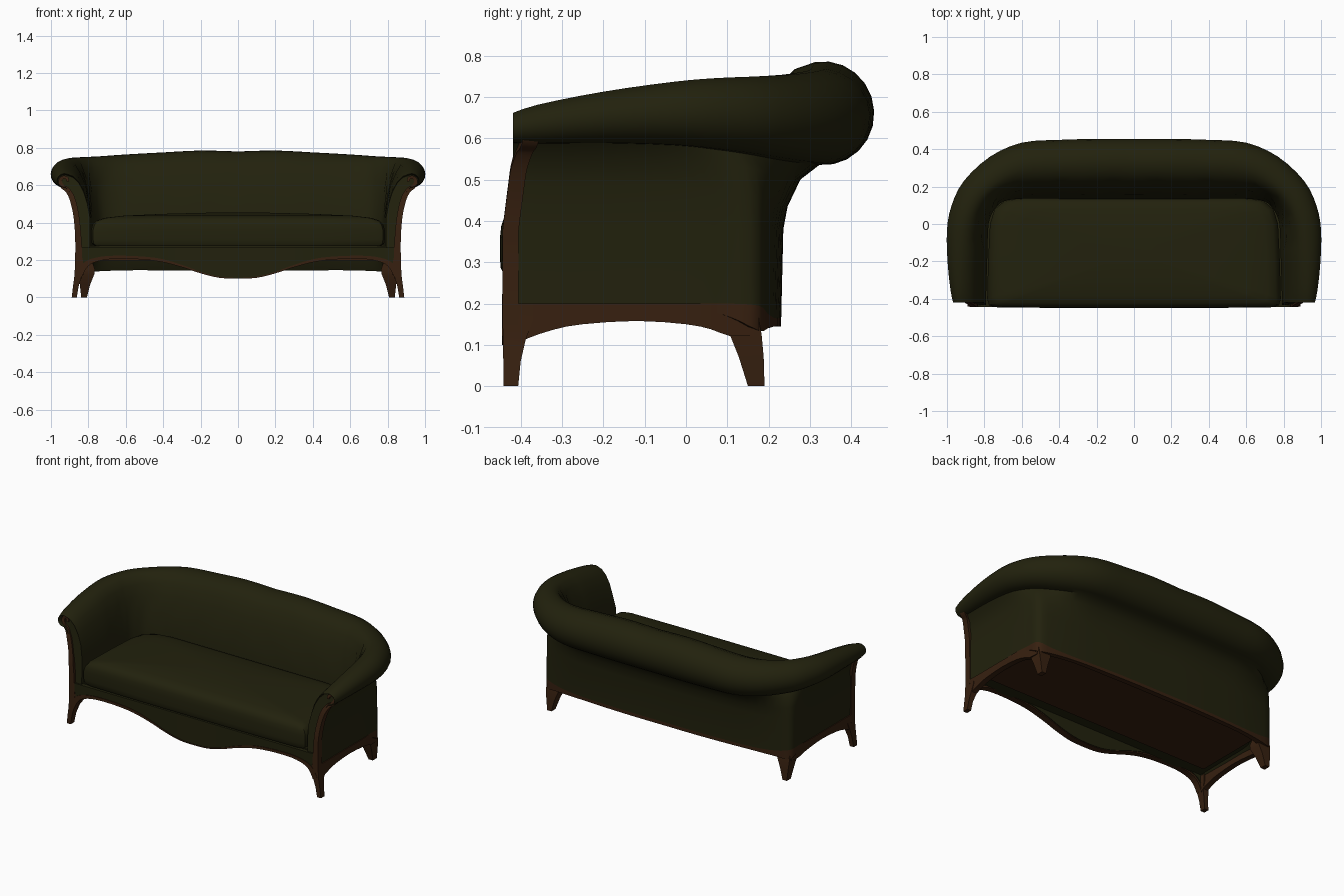
import bpy, bmesh, math
from mathutils import Vector

if "Cube" in bpy.data.objects:
    bpy.data.objects.remove(bpy.data.objects["Cube"])


def material(name, rgb):
    m = bpy.data.materials.new(name)
    m.diffuse_color = (*rgb, 1)
    m.use_nodes = True
    m.node_tree.nodes["Principled BSDF"].inputs["Base Color"].default_value = m.diffuse_color
    return m


FABRIC = material("olive_fabric", (0.016, 0.0155, 0.004))
WOOD = material("brown_wood", (0.038, 0.0145, 0.005))


def smooth_path(pts, n):
    """Catmull-Rom interpolation of equal-length tuples."""
    out = []
    for i in range(len(pts) - 1):
        a, b, c, d = (pts[max(i - 1, 0)], pts[i], pts[i + 1], pts[min(i + 2, len(pts) - 1)])
        for k in range(n):
            t = k / n
            out.append(tuple(0.5 * (2 * q + (r - p) * t + (2 * p - 5 * q + 4 * r - s) * t * t
                                    + (3 * q - p - 3 * r + s) * t ** 3)
                             for p, q, r, s in zip(a, b, c, d)))
    return out + [tuple(pts[-1])]


def loft(name, rings, mats, mirror=False, caps=(True, True), wood_columns=()):
    """Skin closed rings of points; chosen columns use the second material."""
    bm = bmesh.new()
    vs = [[bm.verts.new(p) for p in r] for r in rings]
    n = len(rings[0])
    for a, b in zip(vs, vs[1:]):
        for j in range(n):
            k = (j + 1) % n
            f = bm.faces.new((a[j], a[k], b[k], b[j]))
            f.material_index = 1 if j in wood_columns else 0
    if caps[0]:
        bm.faces.new(vs[0])
    if caps[1]:
        bm.faces.new(vs[-1])
    bmesh.ops.recalc_face_normals(bm, faces=bm.faces)
    me = bpy.data.meshes.new(name)
    bm.to_mesh(me)
    bm.free()
    for m in mats:
        me.materials.append(m)
    ob = bpy.data.objects.new(name, me)
    bpy.context.collection.objects.link(ob)
    if mirror:
        mod = ob.modifiers.new("mirror", 'MIRROR')
        mod.merge_threshold = 0.0005
    return ob


def lean(x, z):
    """Arm fronts lean back with height and sweep back towards the scroll."""
    return max(0, z - 0.38) * 0.13 + max(0, x - 0.885) * 0.35


def ribbon(name, path, y0, y1, n=4):
    """Wooden strip following (x, z, half width) points, running in depth y0..y1."""
    pts = smooth_path(path, n)
    rings = []
    for i, (x, z, w) in enumerate(pts):
        a, b = pts[max(i - 1, 0)], pts[min(i + 1, len(pts) - 1)]
        d = Vector((b[0] - a[0], b[1] - a[1])).normalized()
        px, pz = -d.y * w, d.x * w
        s = lean(x, z)
        rings.append([(x + px, y0 + s, z + pz), (x - px, y0 + s, z - pz),
                      (x - px, y1 + s, z - pz), (x + px, y1 + s, z + pz)])
    return loft(name, rings, [WOOD], True)


# Upholstered arms and back: inner xy, outer wall xy, roll edge xy,
# roll radius, roll bottom, roll top, rail top, bottom
stations = [
    (.79, -.435, .865, -.435, .963, -.435, .037, .590, .655, .20, .19),
    (.79, -.36, .865, -.36, .980, -.36, .052, .587, .681, .20, .19),
    (.785, -.2, .865, -.2, .997, -.2, .07, .588, .713, .20, .19),
    (.78, -.03, .865, 0, 1.0, -.03, .085, .583, .737, .20, .19),
    (.77, .03, .862, .1, .975, .1, .092, .573, .746, .20, .17),
    (.745, .08, .852, .176, .91, .23, .1, .56, .75, .195, .135),
    (.70, .12, .76, .198, .77, .36, .115, .545, .755, .175, .14),
    (.6, .135, .6, .215, .6, .435, .12, .537, .765, .165, .145),
    (.4, .135, .4, .225, .4, .45, .122, .535, .776, .165, .145),
    (.2, .135, .2, .23, .2, .455, .122, .535, .786, .165, .145),
    (0, .135, 0, .23, 0, .455, .122, .535, .781, .165, .145),
]
rings = []
for i, s in enumerate(smooth_path(stations, 3)):
    inner, outer, ext = Vector(s[0:2]), Vector(s[2:4]), Vector(s[4:6])
    rh, zb, zt, zrail, zbot = s[6:]
    n = (ext - inner).normalized()
    c, zc, rv = ext - n * rh, (zb + zt) / 2, (zt - zb) / 2
    prof = [(inner, .25), (inner, .42)]
    a0 = math.radians(100)
    start, zs = c + n * rh * math.cos(a0), zc + rv * math.sin(a0)
    ctrl, zk = inner.lerp(start, .25), zt - .01
    for row, t in enumerate((.2, .4, .6, .8)):        # tufted, padded inner face
        u = 1 - t
        dimple = .010 if i > 6 and row < 3 and (i + 2 * row) % 4 == 0 else 0
        p = inner * (u * u) + ctrl * (2 * u * t) + start * (t * t)
        prof.append((p + n * dimple, .42 * u * u + zk * 2 * u * t + zs * t * t))
    for k in range(13):                               # rolled top
        a = math.radians(100 - 195 * k / 12)
        prof.append((c + n * rh * math.cos(a), zc + rv * math.sin(a)))
    for f, z in ((.45, zb - .035), (.15, zb - .1), (.05, .38), (0, zrail), (0, zbot)):
        prof.append((outer.lerp(c, f), z))
    prof.append((outer.lerp(inner, .35), zbot))
    ring = []
    for p, z in prof:
        shift = lean(p.x, z) if i == 0 else 0
        ring.append((p.x if i < 30 else 0, p.y + shift, z))
    rings.append(ring)
loft("upholstered_shell", rings, [FABRIC, WOOD], True, (True, False), (22, 23))

# Seat cushion: rounded outline, crowned in layers
half = [(0, -.45), (.4, -.449), (.74, -.445), (.775, -.435), (.785, -.40), (.78, -.2),
        (.77, 0), (.745, .08), (.69, .125), (.6, .14), (.3, .14), (0, .14)]
outline = half + [(-x, y) for x, y in half[-2:0:-1]]
layers = [(.975, .275), (.995, .287), (1, .31), (1, .36), (.99, .388), (.965, .41),
          (.91, .425), (.78, .437), (.5, .447), (.2, .453)]
loft("seat_cushion", [[(x * s, -.155 + (y + .155) * s, z) for x, y in outline]
                      for s, z in layers], [FABRIC])

# Shaped front apron
edge = smooth_path([(.845, .135), (.82, .165), (.78, .195), (.69, .213), (.55, .213), (.42, .20),
                    (.3, .168), (.2, .133), (.1, .108), (0, .102)], 3)
loft("front_apron", [[(x, -.441, z), (x, -.443, .268), (x, -.40, .268), (x, -.40, z)]
                     for x, z in edge], [FABRIC], True, (True, False))

# Wooden edging under the apron and up the arm fronts into a scroll
ribbon("apron_trim", [(.85, .115, .016), (.825, .163, .016), (.78, .195, .012), (.69, .213, .009),
                      (.55, .213, .008), (.42, .20, .008), (.3, .168, .006), (.2, .133, .004),
                      (.1, .108, .003), (0, .102, .002)], -.445, -.405)
ribbon("arm_front_trim", [(.852, .14, .021), (.852, .25, .018), (.856, .35, .016),
                          (.867, .45, .015), (.887, .53, .015), (.912, .574, .013),
                          (.938, .592, .011), (.951, .62, .010), (.938, .641, .009),
                          (.915, .638, .008), (.910, .62, .006)], -.444, -.405)

# Side rails, arched along the bottom: y, bottom z
arch = smooth_path([(-.405, .10), (-.385, .115), (-.32, .137), (-.25, .15), (-.12, .158),
                    (0, .15), (.06, .138), (.105, .122), (.165, .122)], 2)
rail = []
for y, z in arch:
    x = .870 - .017 * max(0, (y - .02) / .145)
    rail.append([(x - .035, y, z), (x, y, z), (x, y, .20), (x - .035, y, .20)])
loft("side_rail", rail, [WOOD], True)


def leg(name, sections):
    loft(name, [[(x0, y0, z), (x1, y0, z), (x1, y1, z), (x0, y1, z)]
                for x0, x1, y0, y1, z in sections], [WOOD], True)


# Splayed front legs and tapered corner legs
leg("front_leg", [(.862, .889, -.441, -.406, 0), (.852, .882, -.442, -.400, .06),
                  (.836, .875, -.443, -.388, .112), (.828, .872, -.443, -.37, .16),
                  (.828, .871, -.443, -.37, .20)])
leg("back_leg", [(.808, .838, .15, .19, 0), (.79, .846, .128, .188, .07),
                 (.768, .851, .106, .183, .125), (.765, .852, .105, .178, .15),
                 (.78, .852, .11, .172, .195)])


def box(name, x, y0, y1, z0, z1, mat):
    loft(name, [[(-x, y0, z), (x, y0, z), (x, y1, z), (-x, y1, z)] for z in (z0, z1)], [mat])


# Deck under the cushion and the underside board
box("seat_deck", .835, -.42, .16, .205, .274, FABRIC)
box("underside_board", .79, -.33, .185, .197, .21, WOOD)

# Smooth shading with crisp edges
for ob in bpy.context.collection.objects:
    ob.select_set(True)
    bpy.context.view_layer.objects.active = ob
bpy.ops.object.shade_smooth_by_angle(angle=math.radians(40))
